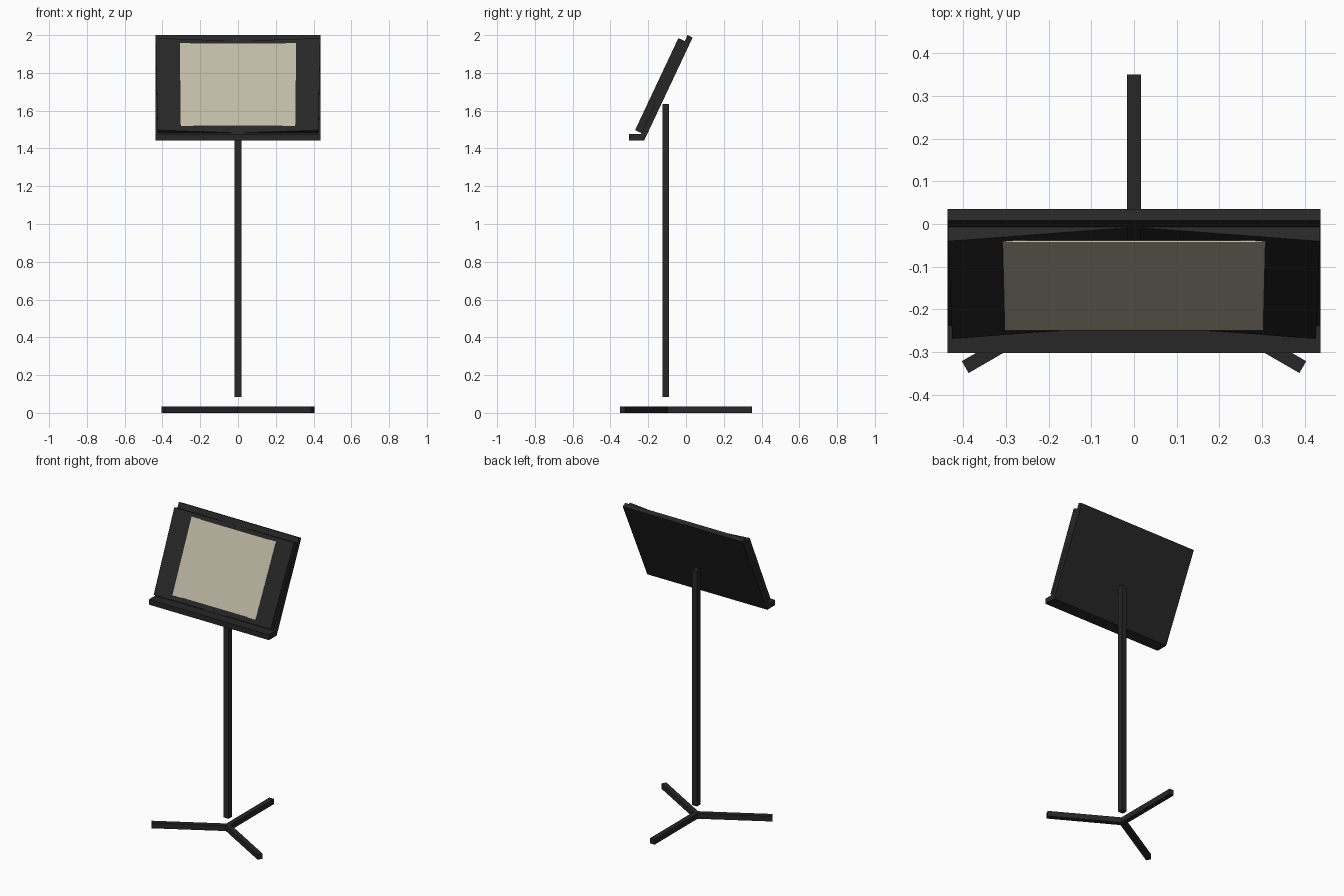
import bpy, bmesh, math
from mathutils import Matrix, Vector

if "Cube" in bpy.data.objects:
    bpy.data.objects.remove(bpy.data.objects["Cube"])


def material(name, rgb):
    m = bpy.data.materials.new(name)
    m.diffuse_color = (*rgb, 1.0)
    m.use_nodes = True
    m.node_tree.nodes["Principled BSDF"].inputs["Base Color"].default_value = m.diffuse_color
    return m


BLACK = material("matte black", (0.02, 0.02, 0.02))
PAPER = material("old paper", (0.53, 0.49, 0.38))


def prism(name, outline, low, high, mat, matrix=Matrix()):
    """Extrude an xy outline from low to high, then place it with matrix."""
    bm = bmesh.new()
    face = bm.faces.new([bm.verts.new((x, y, low)) for x, y in outline])
    ext = bmesh.ops.extrude_face_region(bm, geom=[face])
    for v in ext["geom"]:
        if isinstance(v, bmesh.types.BMVert):
            v.co.z = high
    return finish(name, bm, mat, matrix)


def finish(name, bm, mat, matrix):
    bmesh.ops.transform(bm, matrix=matrix, verts=bm.verts)
    bmesh.ops.recalc_face_normals(bm, faces=bm.faces)
    me = bpy.data.meshes.new(name)
    bm.to_mesh(me)
    bm.free()
    me.materials.append(mat)
    ob = bpy.data.objects.new(name, me)
    bpy.context.collection.objects.link(ob)
    return ob


def rect(x0, x1, y0, y1):
    return [(x0, y0), (x1, y0), (x1, y1), (x0, y1)]


# Three floor legs meeting under the pole
CY = -0.107
for name, deg in (("back_leg", 90), ("left_leg", 210), ("right_leg", 330)):
    place = Matrix.Translation((0, CY, 0)) @ Matrix.Rotation(math.radians(deg), 4, 'Z')
    prism(name, rect(-0.009, 0.457, -0.016, 0.016), 0.0, 0.035, BLACK, place)

# Upright pole
prism("pole", rect(-0.018, 0.018, CY - 0.018, CY + 0.018), 0.085, 1.635, BLACK)

# Tilted desk frame: local y runs up the desk, local z points at the reader
tilt = Matrix.Translation((0, 0.008, 2.0)) @ Matrix.Rotation(math.radians(90 - 25.2), 4, 'X')
prism("desk_panel", rect(-0.437, 0.437, -0.6, 0.0), -0.03, 0.0, BLACK, tilt)

# Level ledge along the bottom of the desk
prism("ledge", rect(-0.437, 0.437, -0.302, -0.222), 1.442, 1.477, BLACK)

# Two wedge-shaped folder halves rising from the spine to the outer edges
for name, s in (("left_folder_half", -1), ("right_folder_half", 1)):
    bm = bmesh.new()
    rings = []
    for y, outer in ((-0.573, 0.426), (-0.035, 0.436)):
        section = [(0.015, -0.004), (outer, -0.004), (outer, 0.037), (0.015, 0.002)]
        rings.append([bm.verts.new((s * x, y, z)) for x, z in section])
    a, b = rings
    bm.faces.new(a)
    bm.faces.new(b)
    for i in range(4):
        j = (i + 1) % 4
        bm.faces.new((a[i], a[j], b[j], b[i]))
    finish(name, bm, BLACK, tilt)

# Sheet of paper resting across both halves
sheet = [(-0.303, -0.544), (0.303, -0.544), (0.308, -0.059), (-0.308, -0.059)]
prism("sheet_music", sheet, 0.024, 0.029, PAPER, tilt)
